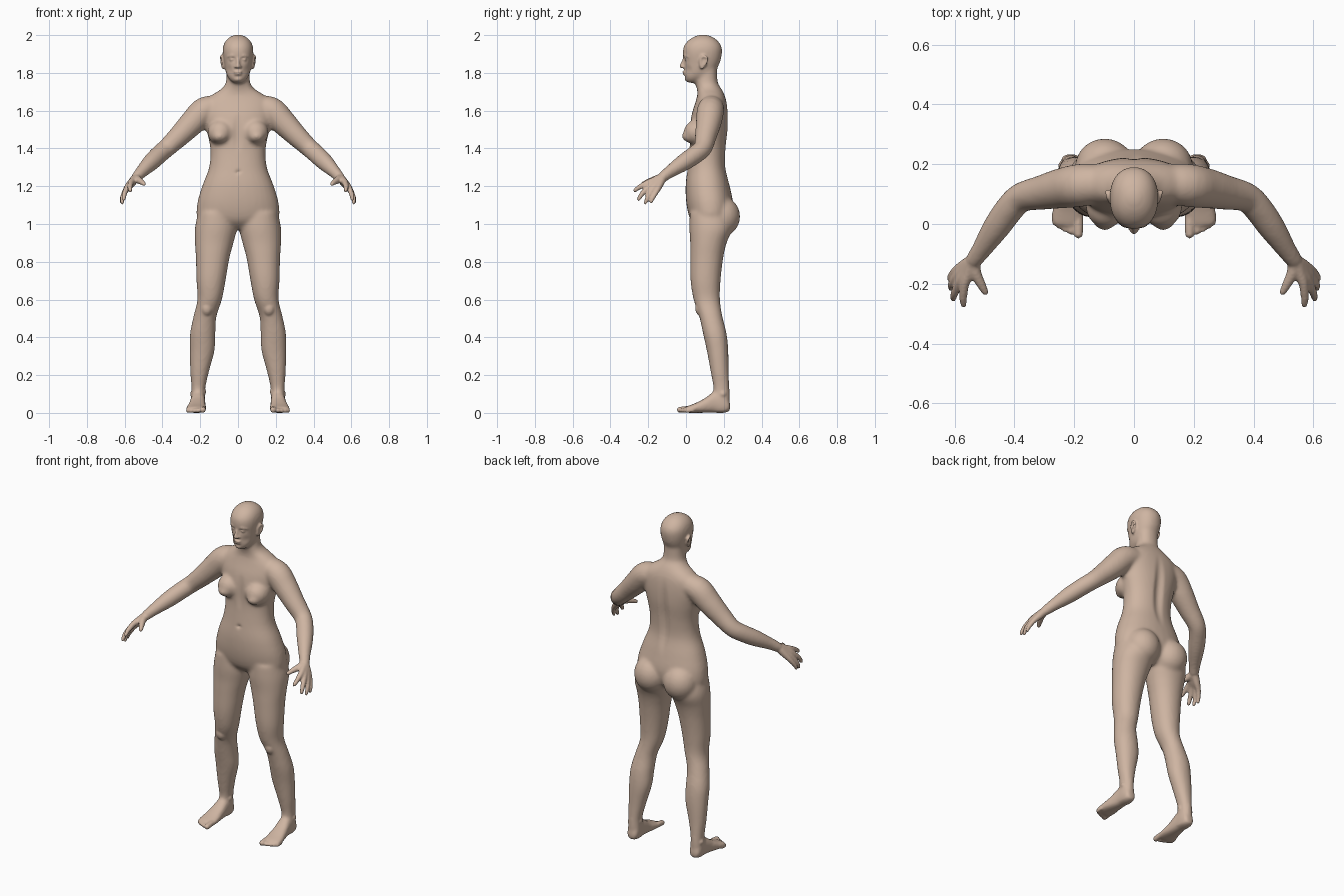
import bpy, bmesh, math
from mathutils import Vector, Matrix


def smooth_path(rows, sub=4):
    """Catmull-Rom interpolation of rows of numbers."""
    p = [Vector(r) for r in rows]
    p = [p[0]] + p + [p[-1]]
    out = []
    for i in range(1, len(p) - 2):
        a, b, c, d = p[i - 1:i + 3]
        for k in range(sub):
            t = k / sub
            out.append(0.5 * (2 * b + (c - a) * t + (2 * a - 5 * b + 4 * c - d) * t * t
                              + (3 * b - a - 3 * c + d) * t ** 3))
    return out + [p[-2]]


def skin(bm, rings):
    vs = [[bm.verts.new(q) for q in ring] for ring in rings]
    n = len(vs[0])
    for r0, r1 in zip(vs, vs[1:]):
        for j in range(n):
            bm.faces.new((r0[j], r0[(j + 1) % n], r1[(j + 1) % n], r1[j]))
    bm.faces.new(vs[0][::-1])
    bm.faces.new(vs[-1])


def loft(bm, rows, axis='z', side=1, power=2.2, n=32):
    """Rows: position on axis, centre x, half width, low depth, high depth."""
    rings = []
    for t, cx, hw, lo, hi in smooth_path(rows):
        ring = []
        for j in range(n):
            a = 2 * math.pi * j / n
            c, s = math.cos(a), math.sin(a)
            u = math.copysign(abs(c) ** (2 / power), c) * hw + cx
            v = math.copysign(abs(s) ** (2 / power), s) * (hi - lo) / 2 + (lo + hi) / 2
            ring.append((side * u, v, t) if axis == 'z' else (side * u, t, v))
        rings.append(ring)
    skin(bm, rings)


def blob(bm, c, r, side=1, tilt=0):
    """Ellipsoid; small ones get fewer facets."""
    n = 24 if max(r) > .04 else 12
    m = (Matrix.Translation((side * c[0], c[1], c[2])) @ Matrix.Rotation(side * tilt, 4, 'Z')
         @ Matrix.Diagonal((*r, 1)))
    rings = []
    for i in range(n // 2 + 1):
        lat = math.pi * (.02 + .96 * i / (n // 2))
        rings.append([m @ Vector((math.sin(lat) * math.cos(a), math.sin(lat) * math.sin(a), -math.cos(lat)))
                      for a in (2 * math.pi * j / n for j in range(n))])
    skin(bm, rings)


def tube(bm, rows, side=1, n=12):
    """Rows: x, y, z, radius."""
    pts = smooth_path(rows)
    rings = []
    for i, p in enumerate(pts):
        a, b = pts[max(i - 1, 0)], pts[min(i + 1, len(pts) - 1)]
        q = (b - a).to_3d().normalized().to_track_quat('Z', 'Y')
        ring = []
        for j in range(n):
            k = 2 * math.pi * j / n
            w = p.to_3d() + q @ Vector((math.cos(k), math.sin(k), 0)) * p[3]
            ring.append((side * w.x, w.y, w.z))
        rings.append(ring)
    skin(bm, rings)
    for e in (rows[0], rows[-1]):
        blob(bm, e[:3], (e[3],) * 3, side)


def dent(bm, c, r, depth):
    """Push the surface along y with a soft falloff."""
    for v in bm.verts:
        x, y, z = v.co
        d = ((x - c[0]) / r[0]) ** 2 + ((y - c[1]) / r[1]) ** 2 + ((z - c[2]) / r[2]) ** 2
        if d < 1:
            v.co.y += depth * (1 - d) ** 2


def fused(bm, name, voxel, rounds):
    """Object whose overlapping parts are merged into one smooth skin."""
    bmesh.ops.recalc_face_normals(bm, faces=bm.faces[:])
    me = bpy.data.meshes.new(name)
    bm.to_mesh(me)
    bm.free()
    ob = bpy.data.objects.new(name, me)
    bpy.context.collection.objects.link(ob)
    re = ob.modifiers.new("fuse", 'REMESH')
    re.mode, re.voxel_size, re.use_smooth_shade = 'VOXEL', voxel, True
    sm = ob.modifiers.new("soften", 'SMOOTH')
    sm.factor, sm.iterations = 0.5, rounds
    return ob


base = bmesh.new()
# torso and neck
loft(base, [(.975, 0, .08, .07, .19), (1.02, 0, .205, .025, .235), (1.1, 0, .217, .003, .25),
            (1.2, 0, .19, -.002, .232), (1.3, 0, .153, .008, .21), (1.4, 0, .147, .018, .212),
            (1.5, 0, .167, .018, .222), (1.58, 0, .185, .03, .222), (1.645, 0, .18, .05, .215),
            (1.685, 0, .135, .06, .203), (1.715, 0, .088, .058, .188), (1.75, 0, .064, .052, .168),
            (1.82, 0, .06, .06, .165)])
# head
loft(base, [(1.748, 0, .022, .008, .05), (1.765, 0, .045, -.004, .09), (1.8, 0, .064, -.008, .145),
            (1.85, 0, .074, -.011, .178), (1.9, 0, .081, -.017, .19), (1.94, 0, .079, -.012, .188),
            (1.972, 0, .064, .012, .166), (1.993, 0, .038, .045, .135), (2.003, 0, .01, .078, .1)])
for s in (-1, 1):
    # legs
    loft(base, [(1.06, .115, .095, .02, .23), (.98, .117, .111, .018, .245), (.9, .126, .102, .022, .215),
                (.82, .134, .089, .022, .197), (.7, .143, .077, .024, .183), (.6, .15, .065, .04, .18),
                (.51, .175, .061, .07, .193), (.42, .187, .067, .09, .215), (.33, .19, .066, .11, .224),
                (.22, .203, .05, .13, .226), (.13, .21, .037, .145, .23), (.07, .211, .038, .14, .232),
                (.01, .211, .035, .14, .225)], side=s, power=2.1)
    # feet
    loft(base, [(.234, .211, .022, .012, .05), (.21, .211, .036, 0, .09), (.15, .212, .039, 0, .11),
                (.1, .216, .045, 0, .078), (.05, .22, .053, 0, .052), (.01, .222, .055, 0, .037),
                (-.01, .22, .05, .002, .03)], axis='y', side=s, power=2.5)
    # arms
    tube(base, [(.09, .14, 1.62, .06), (.175, .13, 1.602, .072), (.24, .12, 1.538, .068),
                (.31, .105, 1.467, .058), (.375, .09, 1.405, .05), (.413, .055, 1.372, .049),
                (.46, -.01, 1.327, .046), (.51, -.085, 1.277, .034), (.537, -.123, 1.248, .029)], s, 24)
    # buttocks and breasts
    blob(base, (.098, .19, 1.04), (.1, .097, .105), s)
    blob(base, (.092, .062, 1.485), (.07, .075, .068), s, .2)
    blob(base, (.092, .05, 1.465), (.052, .074, .04), s, .2)

rough = fused(base, "body_base", .01, 6)
mesh = rough.evaluated_get(bpy.context.evaluated_depsgraph_get()).to_mesh()
body = bmesh.new()
body.from_mesh(mesh)
bpy.data.objects.remove(rough)

# eye sockets, cheeks, navel, spine groove and breastbone
for s in (-1, 1):
    dent(body, (s * .033, -.01, 1.871), (.026, .05, .019), .016)
    dent(body, (s * .05, 0, 1.815), (.03, .06, .03), .006)
dent(body, (0, 0, 1.275), (.02, .05, .014), .014)
dent(body, (0, .215, 1.42), (.04, .08, .26), -.014)
dent(body, (0, .03, 1.48), (.035, .06, .12), .008)

# nose, lips and chin
tube(body, [(0, -.008, 1.88, .008), (0, -.018, 1.855, .008), (0, -.025, 1.835, .011)])
blob(body, (0, -.009, 1.806), (.024, .011, .006))
blob(body, (0, -.007, 1.794), (.021, .011, .006))
blob(body, (0, .006, 1.768), (.022, .014, .014))
for s in (-1, 1):
    # eyes, brows, nostrils and ears
    blob(body, (.032, .005, 1.871), (.014, .014, .011), s)
    tube(body, [(.014, -.008, 1.888, .006), (.034, -.005, 1.892, .007), (.054, .012, 1.885, .006)], s)
    blob(body, (.012, -.014, 1.833), (.008, .012, .008), s)
    tube(body, [(.078, .078, 1.838, .008), (.083, .078, 1.872, .007), (.088, .094, 1.889, .007),
                (.091, .11, 1.876, .007), (.086, .103, 1.85, .007), (.079, .084, 1.826, .008)], s, 10)
    blob(body, (.077, .092, 1.858), (.009, .018, .028), s)
    # fingers: knuckle, middle joint, tip, radius
    for knuckle, mid, tip, r in [((.567, -.2, 1.219), (.572, -.245, 1.196), (.57, -.27, 1.178), .0135),
                                 ((.582, -.19, 1.202), (.6, -.23, 1.163), (.605, -.25, 1.132), .0135),
                                 ((.592, -.174, 1.186), (.611, -.202, 1.142), (.613, -.215, 1.112), .0125),
                                 ((.597, -.156, 1.173), (.614, -.176, 1.137), (.617, -.184, 1.116), .0115)]:
        start = Vector((.541, -.124, 1.245)).lerp(Vector(knuckle), .12)
        tube(body, [(*start, .023), (*start.lerp(Vector(knuckle), .5), .02), (*knuckle, r + .003),
                    (*mid, r), (*tip, r - .003)], s)
    # thumb
    tube(body, [(.537, -.128, 1.246, .022), (.53, -.165, 1.235, .02), (.51, -.205, 1.222, .015),
                (.498, -.228, 1.212, .0115)], s)
    # toes
    for x, y, r in [(.186, -.033, .016), (.211, -.024, .0125), (.231, -.016, .0115),
                    (.249, -.007, .011), (.265, .004, .0105)]:
        tube(body, [(x, .035, r + .005, r), (x, y + .03, r + .004, r), (x, y, r, r)], s)
    # ankle bones and kneecaps
    blob(body, (.24, .195, .1), (.014, .018, .018), s)
    blob(body, (.182, .182, .112), (.014, .018, .018), s)
    blob(body, (.165, .085, .555), (.034, .037, .045), s)

figure = fused(body, "body", .006, 3)
tan = bpy.data.materials.new("tan")
tan.diffuse_color = (.62, .46, .36, 1)
figure.data.materials.append(tan)
